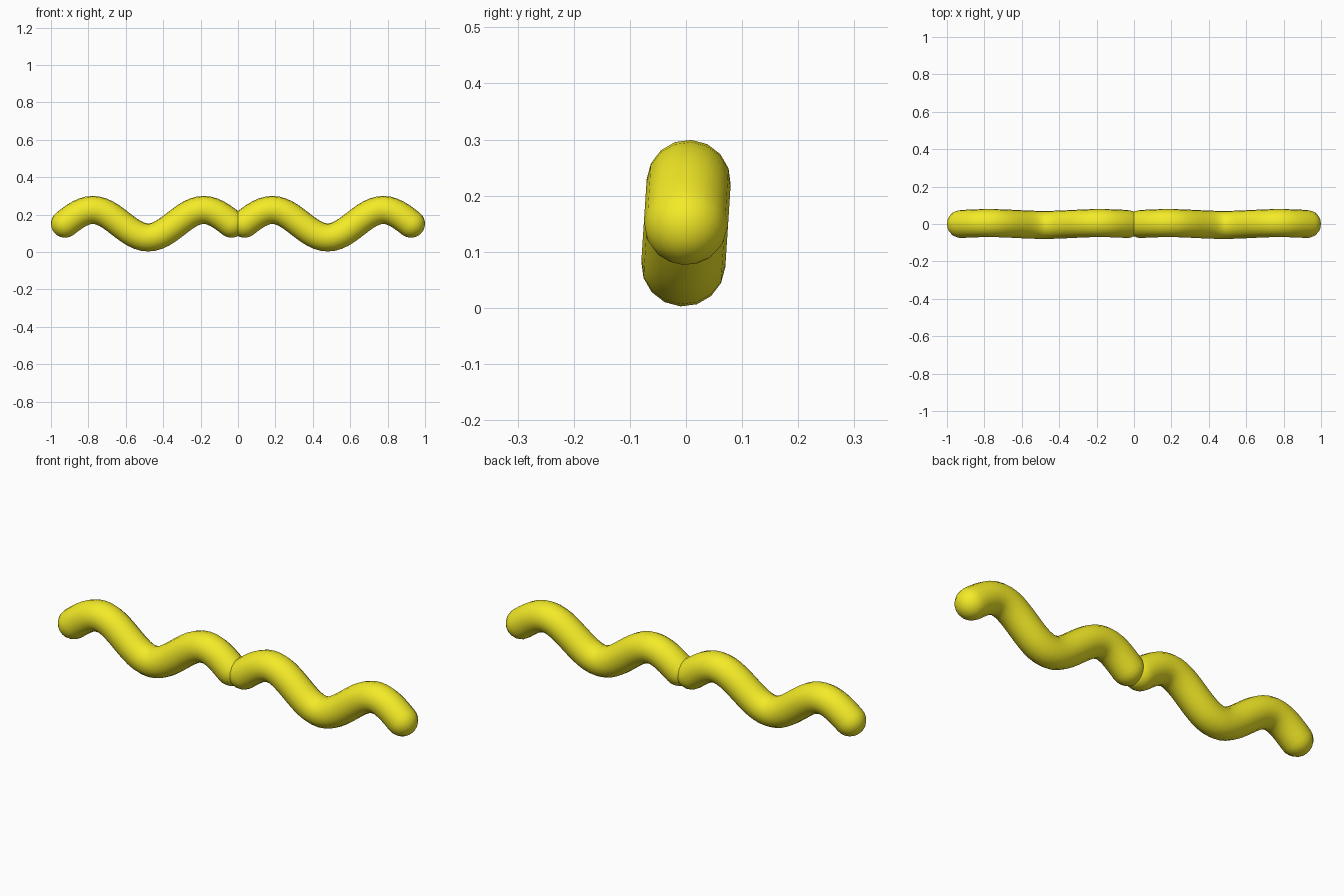
import bpy, bmesh, math
from mathutils import Vector

if "Cube" in bpy.data.objects:
    bpy.data.objects.remove(bpy.data.objects["Cube"])

R = 0.075            # tube radius
SIDES = 16           # sides round the tube
HALF = 0.445         # half the length between the cap centres
WAVE = HALF * 4 / 3  # one and a half waves per piece
TILT = 0.065         # slight lean of the wave plane towards +y
AMP = 0.0735
STEPS = 36

mat = bpy.data.materials.new("yellow")
mat.diffuse_color = (0.9, 0.83, 0.02, 1)
mat.use_nodes = True
mat.node_tree.nodes["Principled BSDF"].inputs["Base Color"].default_value = mat.diffuse_color


def wave(u):
    """Centre line point and tangent, u measured from the middle trough."""
    k = 2 * math.pi / WAVE
    h = -AMP * math.cos(k * u)
    s = AMP * k * math.sin(k * u)
    return Vector((u, TILT * h, 0.151 + h)), Vector((1, TILT * s, s)).normalized()


def wavy_tube(name, x):
    # rings as (centre, tangent, radius): round cap, wave, round cap
    rings = []
    p, t = wave(-HALF)
    caps = [math.pi / 2 * i / 6 for i in range(1, 6)]
    for a in reversed(caps):
        rings.append((p - t * R * math.sin(a), t, R * math.cos(a)))
    start_tip = p - t * R
    for i in range(STEPS + 1):
        rings.append((*wave(-HALF + 2 * HALF * i / STEPS), R))
    p, t = wave(HALF)
    for a in caps:
        rings.append((p + t * R * math.sin(a), t, R * math.cos(a)))
    end_tip = p + t * R

    bm = bmesh.new()
    side = Vector((0, 1, -TILT)).normalized()
    loops = []
    for c, t, r in rings:
        n = side.cross(t).normalized()
        b = t.cross(n)
        loops.append([bm.verts.new(c + r * (math.cos(a) * n + math.sin(a) * b))
                      for a in (2 * math.pi * j / SIDES for j in range(SIDES))])
    for l0, l1 in zip(loops, loops[1:]):
        for j in range(SIDES):
            k = (j + 1) % SIDES
            bm.faces.new((l0[j], l0[k], l1[k], l1[j]))
    for tip, loop in ((start_tip, loops[0]), (end_tip, loops[-1])):
        v = bm.verts.new(tip)
        for j in range(SIDES):
            bm.faces.new((v, loop[j], loop[(j + 1) % SIDES]))
    bmesh.ops.recalc_face_normals(bm, faces=bm.faces)
    for f in bm.faces:
        f.smooth = True
    me = bpy.data.meshes.new(name)
    bm.to_mesh(me)
    bm.free()
    me.materials.append(mat)
    ob = bpy.data.objects.new(name, me)
    ob.location.x = x
    bpy.context.collection.objects.link(ob)


# two equal pieces whose round ends overlap at the middle
wavy_tube("left_wavy_tube", -0.48)
wavy_tube("right_wavy_tube", 0.48)
